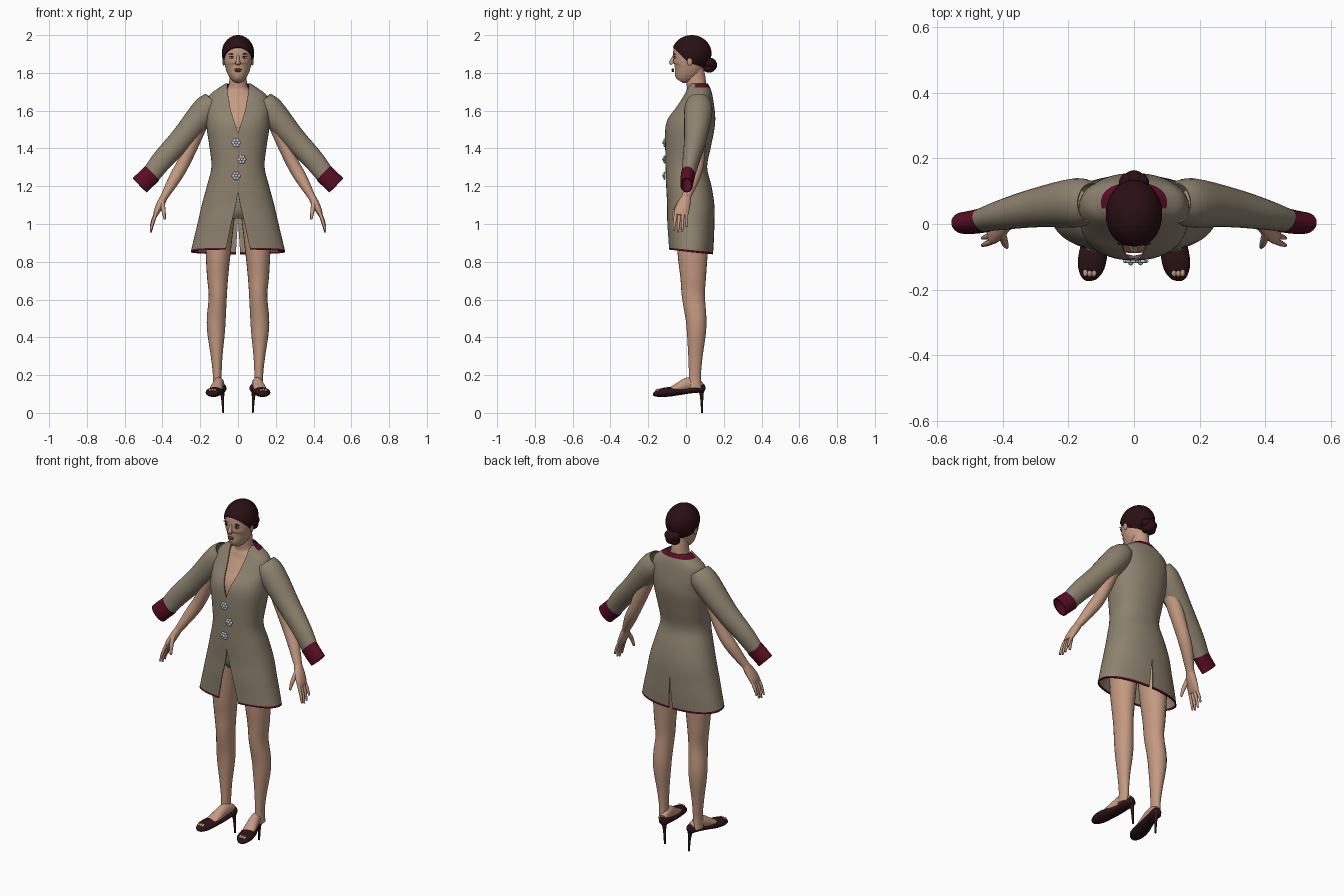
import bpy, bmesh
from math import sin, cos, asin, pi
from mathutils import Vector, Matrix

if "Cube" in bpy.data.objects:
    bpy.data.objects.remove(bpy.data.objects["Cube"])


def material(name, *rgb):
    m = bpy.data.materials.new(name)
    m.use_nodes = True
    color = (*rgb, 1)
    m.diffuse_color = color
    bsdf = next(n for n in m.node_tree.nodes if n.type == 'BSDF_PRINCIPLED')
    bsdf.inputs["Base Color"].default_value = color
    bsdf.inputs["Roughness"].default_value = 0.7
    return m


SKIN = material("skin", .55, .32, .22)
COAT = material("khaki cloth", .27, .225, .16)
TRIM = material("maroon trim", .1, .004, .018)
HAIR = material("dark hair", .022, .005, .007)
SHOE = material("dark leather", .025, .007, .008)
SILVER = material("silver", .55, .6, .68)
LIPS = material("lips", .3, .1, .085)
WHITE = material("eye white", .6, .55, .5)


def finish(name, bm, mats, mirror=False, thickness=0):
    """Turn a bmesh into a smooth object, mirrored or thickened if asked."""
    mesh = bpy.data.meshes.new(name)
    bm.to_mesh(mesh)
    bm.free()
    ob = bpy.data.objects.new(name, mesh)
    bpy.context.collection.objects.link(ob)
    for m in mats:
        mesh.materials.append(m)
    bpy.ops.object.select_all(action='DESELECT')
    ob.select_set(True)
    bpy.context.view_layer.objects.active = ob
    if mirror:
        ob.modifiers.new("mirror", 'MIRROR').merge_threshold = .0005
    if thickness:
        ob.modifiers.new("cloth", 'SOLIDIFY').thickness = thickness
    for mod in list(ob.modifiers):
        bpy.ops.object.modifier_apply(modifier=mod.name)
    bpy.ops.object.shade_smooth_by_angle(angle=pi / 4)
    return ob


def spline(rows, k=4):
    """Resample rows of numbers along a Catmull-Rom curve."""
    rows = [Vector(r) for r in rows]
    tang = [(rows[min(i + 1, len(rows) - 1)] - rows[max(i - 1, 0)]) / 2 for i in range(len(rows))]
    out = []
    for i in range(len(rows) - 1):
        for s in range(k):
            t = s / k
            h = t * t * (3 - 2 * t)
            out.append(rows[i] * (1 - h) + rows[i + 1] * h
                       + tang[i] * (t * (1 - t) ** 2) - tang[i + 1] * (t * t * (1 - t)))
    return out + [rows[-1]]


def value_at(table, z):
    """Linear lookup in a table of (z, value)."""
    for (za, a), (zb, b) in zip(table, table[1:]):
        if z <= zb:
            return a + (b - a) * max(0, (z - za) / (zb - za))
    return table[-1][1]


def skin_rings(bm, rings, closed=True):
    for lo, hi in zip(rings, rings[1:]):
        n = len(lo)
        for j in range(n if closed else n - 1):
            bm.faces.new((lo[j], lo[(j + 1) % n], hi[(j + 1) % n], hi[j]))


def add_tube(bm, rows, n=20, ref=(0, 1, 0), caps=True):
    """Elliptical tube through rows of x, y, z, radius across, radius along ref."""
    pts = spline(rows)
    rings = []
    for i, p in enumerate(pts):
        c = Vector(p[:3])
        t = (Vector(pts[min(i + 1, len(pts) - 1)][:3]) - Vector(pts[max(i - 1, 0)][:3])).normalized()
        v = Vector(ref)
        v = (v - t * v.dot(t)).normalized()
        u = v.cross(t)
        rings.append([bm.verts.new(c + u * p[3] * cos(a) + v * p[4] * sin(a))
                      for a in (2 * pi * j / n for j in range(n))])
    skin_rings(bm, rings)
    if caps:
        bm.faces.new(rings[0][::-1])
        bm.faces.new(rings[-1])


def tube(name, rows, mat, mirror=False, n=20, ref=(0, 1, 0), thickness=0):
    bm = bmesh.new()
    add_tube(bm, rows, n, ref, caps=not thickness)
    return finish(name, bm, [mat], mirror, thickness)


def body(name, sections, mat):
    """Upright loft through sections of z, half width, front y, back y."""
    return tube(name, [(0, (f + b) / 2, z, w, (b - f) / 2) for z, w, f, b in sections], mat, n=32)


def blobs(name, items, mat, mirror=False):
    """Ellipsoids given as (centre, radii)."""
    bm = bmesh.new()
    for loc, size in items:
        bmesh.ops.create_uvsphere(bm, u_segments=18, v_segments=12, radius=1,
                                  matrix=Matrix.Translation(loc) @ Matrix.Diagonal((*size, 1)))
    return finish(name, bm, [mat], mirror)


# Coat: half shell, open in a V at the neck, slit at front and back
sections = [(.852, .25, -.092, .143), (.93, .232, -.096, .148), (1.0, .215, -.1, .15),
            (1.1, .192, -.1, .15), (1.2, .165, -.105, .135), (1.3, .141, -.108, .112),
            (1.4, .15, -.11, .13), (1.5, .165, -.11, .15), (1.56, .166, -.095, .155),
            (1.62, .168, -.052, .15), (1.68, .152, -.015, .14), (1.715, .11, 0, .13),
            (1.745, .066, .01, .115)]
front_gap = [(.85, .065), (1.0, .035), (1.1, .012), (1.17, 0), (1.48, 0), (1.6, .038),
             (1.7, .056), (1.75, .06)]
back_gap = [(.85, .012), (1.03, 0), (1.75, 0)]
ROUND, COLS = .9, 28
bm = bmesh.new()
rings = []
for z, w, f, b in spline(sections, 5):
    start = asin((value_at(front_gap, z) / w) ** (1 / ROUND))
    stop = pi - asin((value_at(back_gap, z) / w) ** (1 / ROUND))
    ring = []
    for j in range(COLS + 1):
        a = start + (stop - start) * j / COLS
        s, c = max(sin(a), 0) ** ROUND, cos(a)
        c = abs(c) ** ROUND * (1 if c > 0 else -1)
        tilt = max(0, 1.1 - z) * .05 * c
        ring.append(bm.verts.new((w * s if s > 1e-4 else 0, (f + b) / 2 - (b - f) / 2 * c, z + tilt)))
    rings.append(ring)
skin_rings(bm, rings, closed=False)
hem = set(rings[0])
for face in bm.faces:
    mid = face.calc_center_median()
    collar = mid.z > 1.722 and mid.y > .05
    face.material_index = int(collar or bool(hem & set(face.verts)))
finish("coat", bm, [COAT, TRIM], mirror=True, thickness=.006)

# Wide sleeves with turned cuffs
tube("sleeves", [(.13, .065, 1.655, .055, .06), (.175, .065, 1.6, .072, .075),
                 (.295, .05, 1.455, .062, .06), (.4, .028, 1.34, .056, .046),
                 (.46, .012, 1.262, .05, .036)], COAT, True, 24, thickness=.005)
tube("cuffs", [(.455, .012, 1.267, .053, .038), (.488, .006, 1.236, .053, .036),
               (.52, .003, 1.205, .053, .033)], TRIM, True, 24, thickness=.006)

# Flower buttons
petals = []
for x, z in ((-.01, 1.43), (.02, 1.342), (-.01, 1.255)):
    petals.append(((x, -.118, z), (.008, .008, .008)))
    for k in range(6):
        a = k * pi / 3
        petals.append(((x + .015 * cos(a), -.114, z + .015 * sin(a)), (.009, .005, .009)))
blobs("flower_buttons", petals, SILVER)

# Neck, chest and shorts
body("neck_and_chest", [(1.82, .046, .005, .095), (1.76, .046, .002, .105), (1.72, .055, .005, .108),
                        (1.695, .085, -.002, .115), (1.65, .13, -.018, .125), (1.58, .145, -.055, .13),
                        (1.52, .145, -.088, .13), (1.45, .135, -.085, .115), (1.3, .12, -.08, .095)], SKIN)
body("shorts", [(1.03, .09, -.04, .1), (1.07, .145, -.065, .125), (1.13, .155, -.07, .13),
                (1.22, .13, -.06, .11)], COAT)

# Bare arms and hands
tube("arms", [(.17, .06, 1.6, .04, .045), (.23, .062, 1.46, .04, .043), (.285, .058, 1.33, .034, .038),
              (.33, .042, 1.25, .033, .034), (.39, .002, 1.145, .02, .024)], SKIN, True)
bm = bmesh.new()
add_tube(bm, [(.385, .006, 1.155, .019, .022), (.408, -.01, 1.11, .021, .034),
              (.428, -.022, 1.07, .017, .039), (.438, -.025, 1.045, .011, .035)])
for k in range(4):
    y = -.052 + .018 * k
    length = (.095, .105, .098, .075)[k]
    add_tube(bm, [(.43, y, 1.065, .009, .0095), (.45, y * 1.15, 1.06 - length / 2, .0085, .0085),
                  (.462, y * 1.25, 1.06 - length, .005, .005)], 10)
add_tube(bm, [(.402, -.028, 1.12, .013, .013), (.394, -.057, 1.07, .011, .011),
              (.388, -.07, 1.025, .006, .006)], 10)
finish("hands", bm, [SKIN], mirror=True)

# Legs and feet
tube("legs", [(.112, .046, .13, .024, .036), (.11, .047, .2, .023, .032), (.113, .05, .3, .031, .038),
              (.116, .055, .42, .046, .05), (.115, .053, .5, .05, .055), (.107, .039, .62, .048, .061),
              (.108, .038, .72, .056, .068), (.105, .035, .85, .066, .08),
              (.095, .035, 1.06, .08, .09)], SKIN, True, 24)
UP = (0, 0, 1)
tube("feet", [(.09, .085, .148, .018, .016), (.098, .05, .152, .026, .032), (.104, .01, .152, .028, .036),
              (.113, -.04, .135, .033, .025), (.122, -.085, .12, .034, .014)], SKIN, True, ref=UP)

# High-heeled shoes with open toes
tube("shoes", [(.085, .1, .135, .01, .012), (.088, .085, .133, .027, .024), (.096, .03, .121, .032, .017),
               (.108, -.03, .113, .037, .018), (.122, -.08, .112, .043, .025), (.131, -.13, .107, .041, .023),
               (.137, -.163, .1, .025, .014), (.138, -.174, .099, .007, .006)], SHOE, True, 24, UP)
tube("heels", [(.087, .08, .13, .02, .018), (.082, .083, .085, .009, .009),
               (.078, .085, 0, .005, .005)], SHOE, True, 12)
blobs("toes", [((.122 + .013 * k, -.149, .12), (.008, .012, .008)) for k in range(3)], SKIN, True)

# Head and face
body("head", [(1.757, .018, -.055, -.01), (1.772, .036, -.066, .02), (1.8, .055, -.069, .06),
              (1.83, .067, -.07, .09), (1.87, .075, -.068, .1), (1.92, .077, -.066, .105),
              (1.96, .058, -.042, .095), (1.985, .025, 0, .06)], SKIN)
tube("nose", [(0, -.06, 1.895, .007, .008), (0, -.068, 1.875, .008, .01), (0, -.076, 1.857, .012, .013),
              (0, -.072, 1.845, .012, .008)], SKIN)
blobs("ears", [((.076, .02, 1.862), (.007, .014, .024))], SKIN, True)
blobs("lips", [((0, -.069, 1.818), (.019, .007, .005)), ((0, -.069, 1.81), (.016, .007, .005))], LIPS)
blobs("eyes", [((.033, -.058, 1.881), (.013, .006, .006))], WHITE, True)
blobs("irises", [((.033, -.0615, 1.881), (.006, .004, .0055))], HAIR, True)
blobs("brows", [((.034, -.06, 1.899), (.018, .005, .003)),
                ((.034, -.06, 1.888), (.014, .005, .002))], HAIR, True)

# Hair: cap trimmed along the hairline, with a bun
bm = bmesh.new()
bmesh.ops.create_uvsphere(bm, u_segments=36, v_segments=24, radius=1,
                          matrix=Matrix.Translation((0, .03, 1.904)) @ Matrix.Diagonal((.086, .105, .096, 1)))
cut = bmesh.ops.bisect_plane(bm, geom=bm.verts[:] + bm.edges[:] + bm.faces[:], plane_co=(0, 0, 1.868),
                             plane_no=(0, 1, 1), clear_inner=True)
bmesh.ops.holes_fill(bm, edges=[e for e in bm.edges if e.is_boundary])
finish("hair_cap", bm, [HAIR])
blobs("hair_bun", [((0, .128, 1.842), (.036, .036, .038)), ((.02, .125, 1.852), (.026, .03, .026)),
                   ((-.02, .125, 1.852), (.026, .03, .026)), ((.014, .122, 1.825), (.026, .03, .024)),
                   ((-.014, .122, 1.825), (.026, .03, .024))], HAIR)
